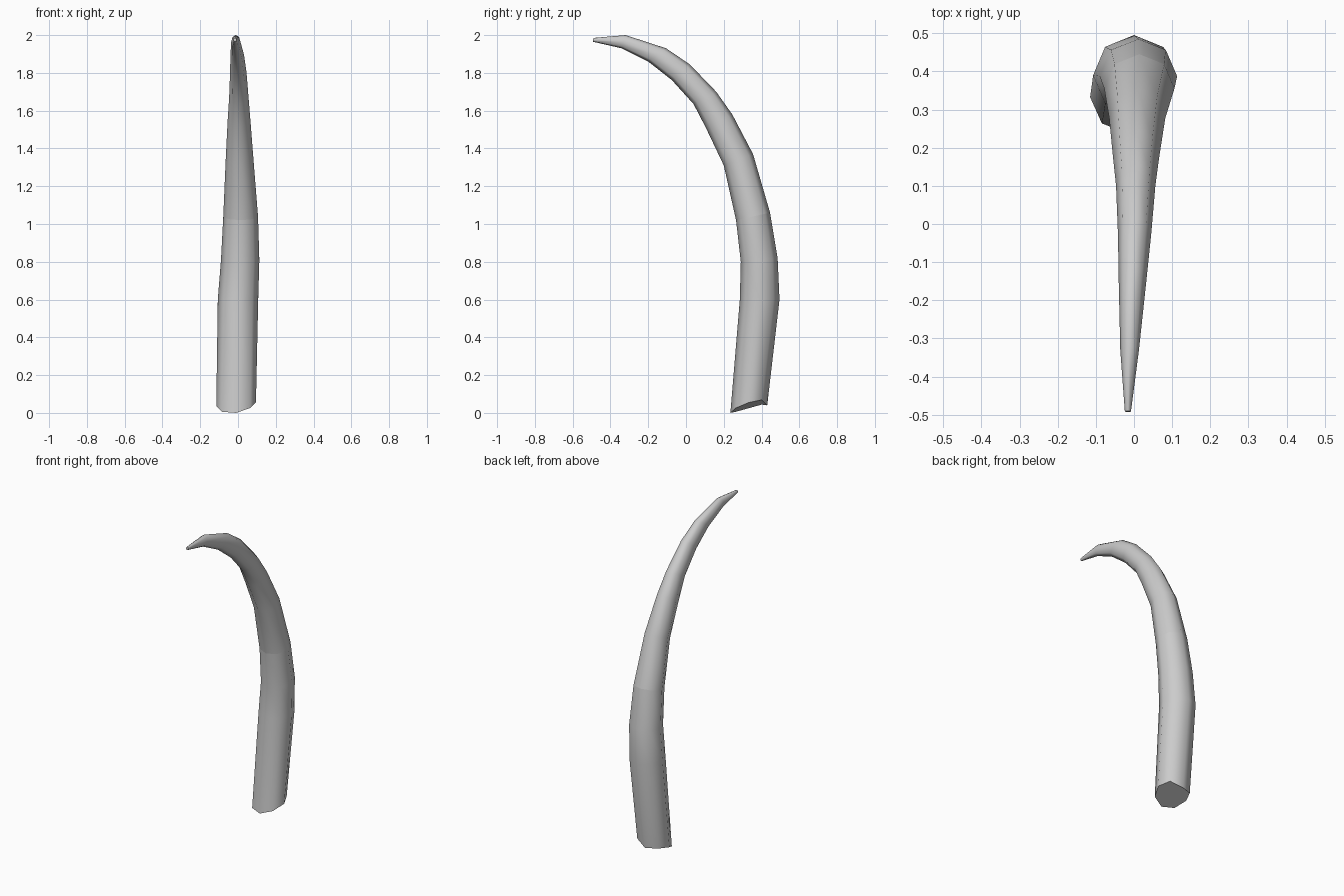
import bpy, bmesh, math
from mathutils import Vector

if "Cube" in bpy.data.objects:
    bpy.data.objects.remove(bpy.data.objects["Cube"])

# Stations: outer (y, z), inner (y, z), left x, right x
STATIONS = [
    (0.43, 0.04, 0.235, 0.00, -0.115, 0.095),
    (0.495, 0.60, 0.285, 0.60, -0.107, 0.107),
    (0.485, 0.82, 0.29, 0.80, -0.09, 0.113),
    (0.445, 1.06, 0.265, 1.02, -0.078, 0.106),
    (0.355, 1.37, 0.20, 1.31, -0.065, 0.082),
    (0.245, 1.58, 0.105, 1.51, -0.055, 0.066),
    (0.16, 1.70, 0.04, 1.635, -0.047, 0.056),
    (0.02, 1.845, -0.075, 1.762, -0.042, 0.045),
    (-0.105, 1.93, -0.20, 1.86, -0.040, 0.032),
    (-0.32, 2.00, -0.34, 1.93, -0.036, 0.013),
    (-0.49, 1.985, -0.493, 1.965, -0.024, -0.008),
]
SIDES = 8
CREASE_RING = 3

bm = bmesh.new()
rings = []
for oy, oz, iy, iz, left, right in STATIONS:
    outer, inner = Vector((0, oy, oz)), Vector((0, iy, iz))
    mid, half = (outer + inner) / 2, (outer - inner) / 2
    ring = []
    for k in range(SIDES):
        a = math.tau * k / SIDES
        x = (left + right) / 2 + math.sin(a) * (right - left) / 2
        ring.append(bm.verts.new(mid + half * math.cos(a) + Vector((x, 0, 0))))
    rings.append(ring)

# Uneven cut at the root
for k, lift in {1: 0.035, 2: 0.035, 3: 0.02, 6: 0.015, 7: 0.01}.items():
    rings[0][k].co.z += lift

# Tusk skin, smooth along its length
for a, b in zip(rings, rings[1:]):
    for k in range(SIDES):
        n = (k + 1) % SIDES
        bm.faces.new((a[k], a[n], b[n], b[k])).smooth = True

# End caps
bm.faces.new(rings[0])
bm.faces.new(rings[-1])
bmesh.ops.recalc_face_normals(bm, faces=bm.faces)

# Hard edges at the caps and at the joint halfway up
for ring in (rings[0], rings[CREASE_RING], rings[-1]):
    for k in range(SIDES):
        bm.edges.get((ring[k], ring[(k + 1) % SIDES])).smooth = False

mesh = bpy.data.meshes.new("tusk")
bm.to_mesh(mesh)
bm.free()
tusk = bpy.data.objects.new("tusk", mesh)
bpy.context.collection.objects.link(tusk)
